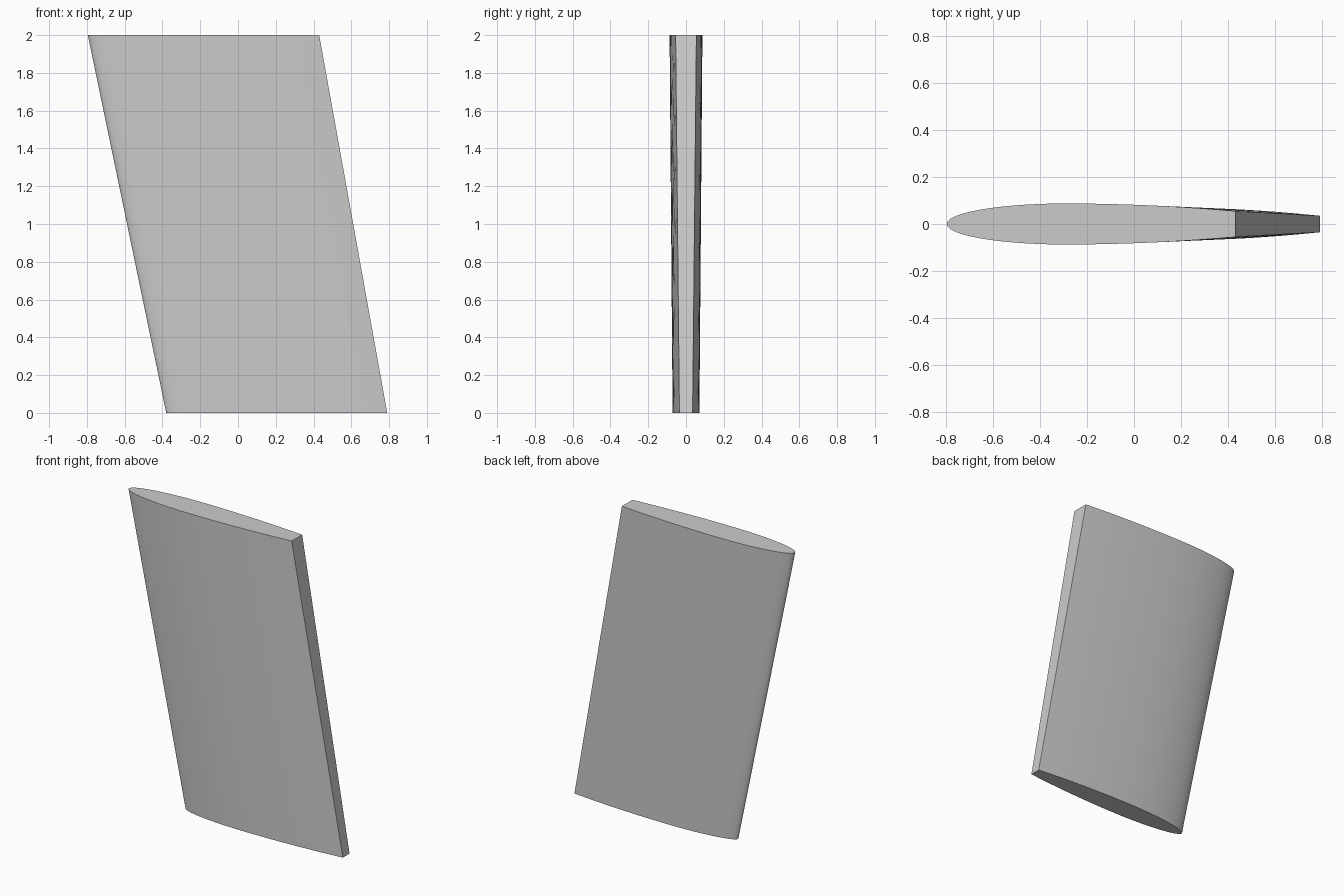
import bpy, bmesh, math

cube = bpy.data.objects.get("Cube")
if cube:
    bpy.data.objects.remove(cube, do_unlink=True)

grey = bpy.data.materials.new("plain grey")
grey.use_nodes = True
colour = (0.6, 0.6, 0.6, 1)
grey.diffuse_color = colour
grey.node_tree.nodes["Principled BSDF"].inputs["Base Color"].default_value = colour

STEPS = 32
PEAK = 0.41  # chord fraction of greatest thickness


def half_thickness(u, tail):
    """Elliptical nose, then a parabolic taper to a blunt tail."""
    if u < PEAK:
        return math.sqrt(1 - (1 - u / PEAK) ** 2)
    return 1 - (1 - tail) * ((u - PEAK) / (1 - PEAK)) ** 2


def section(bm, nose, end, thick, tail, z):
    """Closed symmetric foil outline, running from tail to nose and back."""
    ring = []
    for i in range(-STEPS, STEPS + 1):
        u = (i / STEPS) ** 2
        y = math.copysign(half_thickness(u, tail) * thick, i)
        ring.append(bm.verts.new((nose + (end - nose) * u, y, z)))
    return ring


# Swept foil panel, lofted between its two end sections
bm = bmesh.new()
base = section(bm, -0.38, 0.79, 0.071, 0.49, 0)
tip = section(bm, -0.795, 0.43, 0.087, 0.63, 2)
count = len(base)
for i in range(count):
    j = (i + 1) % count
    bm.faces.new((base[i], base[j], tip[j], tip[i]))
bm.faces.new(base)
bm.faces.new(tip)
bmesh.ops.recalc_face_normals(bm, faces=bm.faces)

mesh = bpy.data.meshes.new("swept_foil")
bm.to_mesh(mesh)
bm.free()
mesh.materials.append(grey)
foil = bpy.data.objects.new("swept_foil", mesh)
bpy.context.collection.objects.link(foil)
bpy.context.view_layer.objects.active = foil
foil.select_set(True)
bpy.ops.object.shade_smooth_by_angle(angle=math.radians(35))
